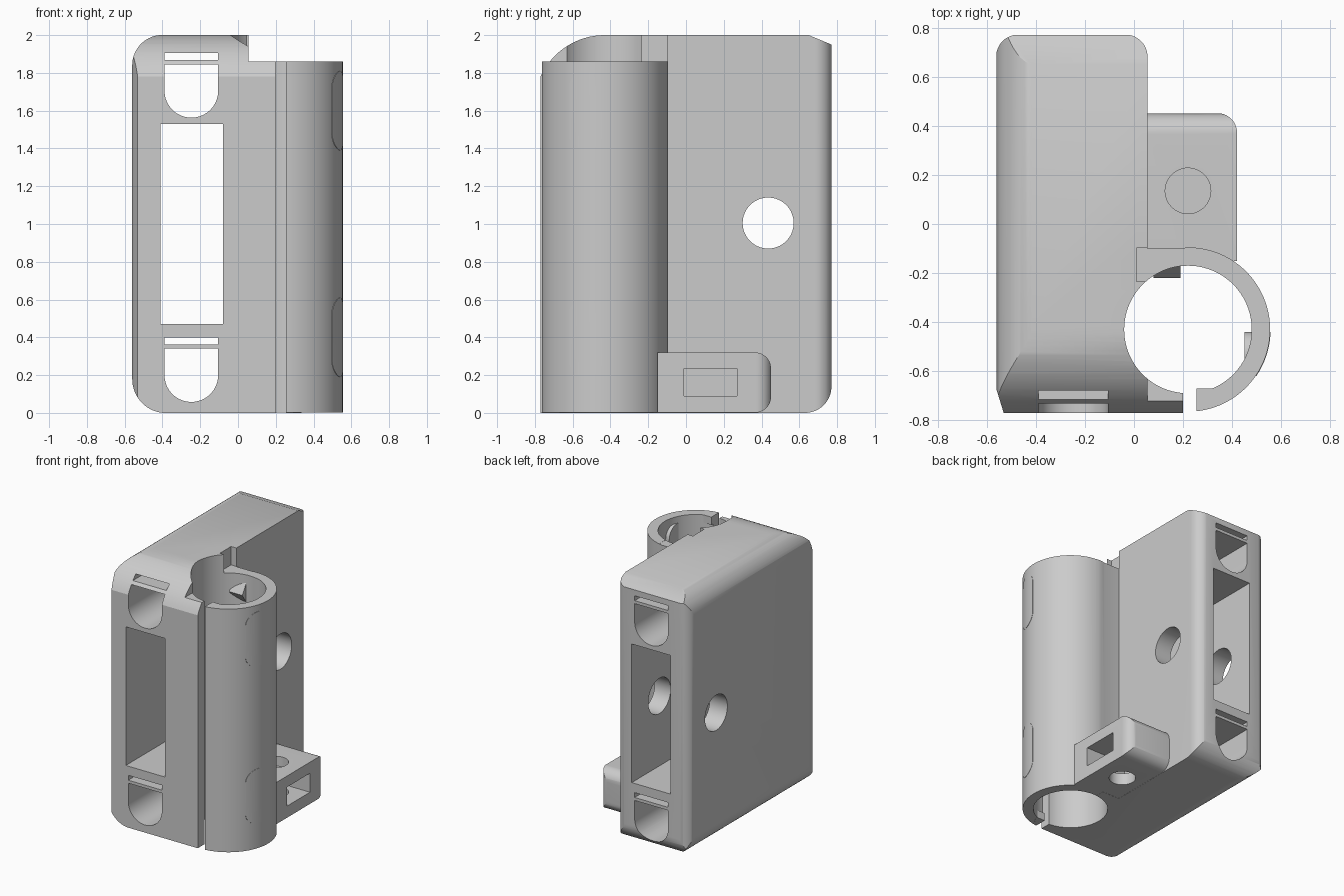
import bpy, bmesh
from math import cos, sin, radians

cube = bpy.data.objects.get("Cube")
if cube:
    bpy.data.objects.remove(cube, do_unlink=True)

grey = bpy.data.materials.new("light_grey_plastic")
grey.use_nodes = True
COLOUR = (0.6, 0.6, 0.6, 1)
grey.diffuse_color = COLOUR
grey.node_tree.nodes["Principled BSDF"].inputs["Base Color"].default_value = COLOUR


def arc(cx, cy, r, start, end, n=16):
    angles = [radians(start + (end - start) * i / n) for i in range(n + 1)]
    return [(cx + r * cos(a), cy + r * sin(a)) for a in angles]


def rect(a0, a1, b0, b1):
    return [(a0, b0), (a1, b0), (a1, b1), (a0, b1)]


def circle(cx, cy, r, n=96):
    return arc(cx, cy, r, 0, 360, n)[:-1]


def prism(name, points, axis, lo, hi):
    """Extrude a 2D profile along one axis, from lo to hi."""
    place = {"x": lambda a, b, t: (t, a, b),
             "y": lambda a, b, t: (a, t, b),
             "z": lambda a, b, t: (a, b, t)}[axis]
    bm = bmesh.new()
    ends = [[bm.verts.new(place(a, b, t)) for a, b in points] for t in (lo, hi)]
    bm.faces.new(ends[0])
    bm.faces.new(ends[1])
    n = len(points)
    for i in range(n):
        j = (i + 1) % n
        bm.faces.new((ends[0][i], ends[0][j], ends[1][j], ends[1][i]))
    bmesh.ops.recalc_face_normals(bm, faces=bm.faces)
    mesh = bpy.data.meshes.new(name)
    bm.to_mesh(mesh)
    bm.free()
    mesh.materials.append(grey)
    obj = bpy.data.objects.new(name, mesh)
    bpy.context.collection.objects.link(obj)
    return obj


def combine(target, tool, operation):
    """Add a boolean modifier and hide its tool."""
    mod = target.modifiers.new("boolean", "BOOLEAN")
    mod.operation = operation
    mod.solver = "MANIFOLD"
    mod.object = tool
    tool.hide_render = True
    tool.hide_viewport = True


def cut(target, points, axis, lo, hi):
    combine(target, prism("cutter", points, axis, lo, hi), "DIFFERENCE")


def finish(obj):
    """Bake the modifiers and smooth the curved surfaces."""
    depsgraph = bpy.context.evaluated_depsgraph_get()
    mesh = bpy.data.meshes.new_from_object(obj.evaluated_get(depsgraph))
    obj.modifiers.clear()
    obj.data = mesh
    mesh.shade_smooth()
    mesh.set_sharp_from_angle(angle=radians(25))


BX, BY = 0.22, -0.43      # bearing axis
BORE, OUTER = 0.26, 0.335
TOP = 1.86                # top of the bearing holder

# Main body: plan, side and front profiles intersected
plan = ([(-0.491, -0.9), (0.2, -0.9), (0.2, -0.1), (0.055, -0.1)]
        + arc(-0.035, 0.682, 0.09, 0, 90) + arc(-0.472, 0.682, 0.09, 90, 180)
        + [(-0.562, -0.67)])
side = ([(-0.77, 0)] + arc(0.63, 0.14, 0.14, -90, 0)
        + [(0.77, 1.95), (0.65, 2)] + arc(BY, 1.627, 0.373, 90, 155.7))
front = ([(0.5, -0.001), (0.5, 2.001)] + arc(-0.4, 1.841, 0.16, 90, 180)
         + arc(-0.38, 0.179, 0.18, 180, 270))
body = prism("carriage_body", plan, "z", -1, 3)
combine(body, prism("side_profile", side, "x", -1, 1), "INTERSECT")
combine(body, prism("front_profile", front, "y", -1, 1), "INTERSECT")

# Bearing holder sleeve
sleeve = arc(BX, BY, OUTER, -90, 90, 48) + [(0.15, -0.105), (0.15, -0.4), (BX, -0.4)]
combine(body, prism("bearing_holder", sleeve, "z", 0.001, 1.9), "UNION")

# Side nut block with rounded back edges
block = prism("nut_block", [(0, -0.15), (0.42, -0.15)]
              + arc(0.34, 0.372, 0.08, 0, 90) + [(0, 0.452)], "z", -1, 1)
block_side = ([(-0.2, 0.001)] + arc(0.365, 0.086, 0.085, -90, 0)
              + arc(0.365, 0.235, 0.085, 0, 90) + [(-0.2, 0.32)])
combine(block, prism("block_profile", block_side, "x", -1, 1), "INTERSECT")
combine(body, block, "UNION")

# Step, notch, bore and clamping slit of the holder
cut(body, rect(0.0555, 1.1, -1.1, 1.1), "z", TOP, 3.1)
cut(body, rect(0.01, 0.3, -0.235, -0.098), "z", TOP - 0.001, 3.1)
cut(body, circle(BX, BY, BORE), "z", -1, 3)
cut(body, rect(0.199, 0.255, -1, -0.6), "z", -1, 3)

# Belt channel, rod holes and their relief slits
cut(body, rect(-0.41, -0.08, 0.47, 1.53), "y", -1, 1)
for z in (0.2, 1.705):
    u_shape = arc(-0.247, z, 0.142, 180, 360, 32) + [(-0.105, z + 0.14), (-0.389, z + 0.14)]
    cut(body, u_shape, "y", -1, 1)
    cut(body, rect(-0.389, -0.105, z + 0.163, z + 0.2), "y", -1, 1)

# Cross hole through the body
cut(body, circle(0.435, 1.005, 0.135, 64), "x", -1, 1)

# Nut slot and screw hole, parted by a thin bridging layer
cut(body, rect(-0.01, 0.27, 0.09, 0.235), "x", 0.08, 1)
cut(body, circle(BX, 0.135, 0.093, 48), "z", -1, 0.15)
cut(body, circle(BX, 0.135, 0.093, 48), "z", 0.245, 1)

# Small bearing stops inside the bore
parts = [body]
for label, lo, hi in (("lower", 0, 0.06), ("upper", TOP - 0.06, TOP)):
    parts.append(prism(label + "_bearing_stop",
                       [(0.255, -0.74), (0.29, -0.74), (0.335, -0.67), (0.255, -0.67)],
                       "z", lo, hi))
parts.append(prism("rear_bearing_stop",
                   [(-0.15, 1.62), (-0.22, 1.72), (-0.15, 1.83)], "x", 0.08, 0.19))

# Faint oval pads on the sleeve
for label, z in (("lower", 0.4), ("upper", 1.6)):
    oval = arc(-0.53, z + 0.12, 0.09, 0, 180) + arc(-0.53, z - 0.12, 0.09, 180, 360)
    pad = prism(label + "_sleeve_pad", oval, "x", 0.45, 1)
    combine(pad, prism("pad_limit", circle(BX, BY, OUTER + 0.002), "z", -1, 3), "INTERSECT")
    parts.append(pad)

for obj in parts:
    finish(obj)
